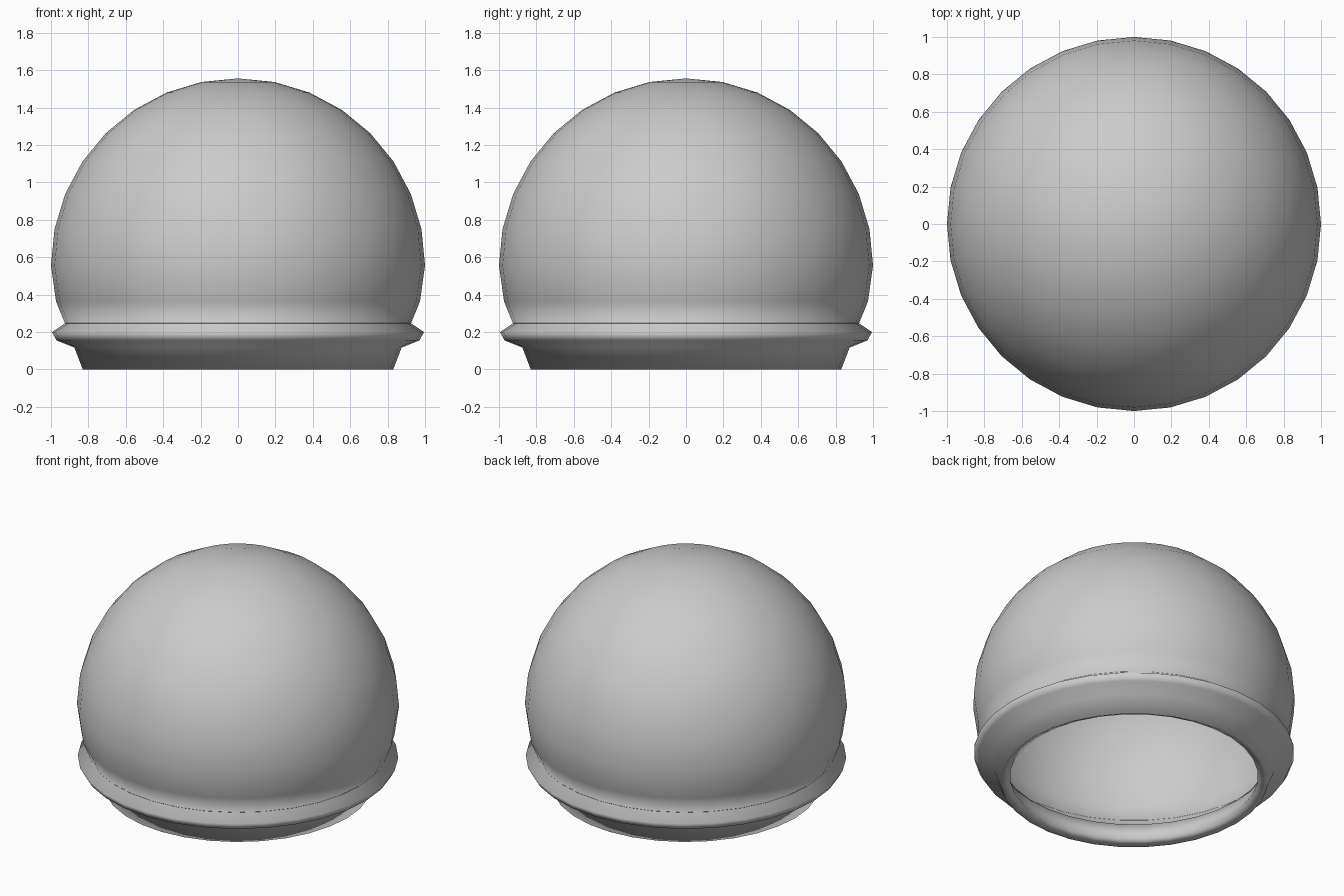
import bpy, bmesh, math

if "Cube" in bpy.data.objects:
    bpy.data.objects.remove(bpy.data.objects["Cube"])

SEGMENTS = 32
CENTRE = 0.556
STEP = math.radians(11.25)


def arc(radius, first, last):
    """Profile points on the dome, in steps up from the equator."""
    d = 1 if last > first else -1
    return [(radius * math.cos(i * STEP), CENTRE + radius * math.sin(i * STEP))
            for i in range(first, last + d, d)]


# outer dome, flared collar, open lip, neck lining, then the thin inner dome
profile = [(0, CENTRE + 1)] + arc(1.0, 7, 0)
profile += [(0.973, 0.364), (0.925, 0.246), (0.995, 0.2), (0.97, 0.155),
            (0.875, 0.117), (0.83, 0), (0.77, 0.03), (0.825, 0.16)]
profile += arc(0.98, -2, 7) + [(0, CENTRE + 0.98)]

# lathe around the vertical axis
bm = bmesh.new()
verts = [bm.verts.new((r, 0, z)) for r, z in profile]
edges = [bm.edges.new(pair) for pair in zip(verts, verts[1:])]
bmesh.ops.spin(bm, geom=verts + edges, cent=(0, 0, 0), axis=(0, 0, 1),
               angle=math.tau, steps=SEGMENTS, use_duplicate=False)
bmesh.ops.remove_doubles(bm, verts=bm.verts, dist=0.0005)
bmesh.ops.recalc_face_normals(bm, faces=bm.faces)
for f in bm.faces:
    f.smooth = True

mesh = bpy.data.meshes.new("dome_helmet")
bm.to_mesh(mesh)
bm.free()
bpy.context.collection.objects.link(bpy.data.objects.new("dome_helmet", mesh))
